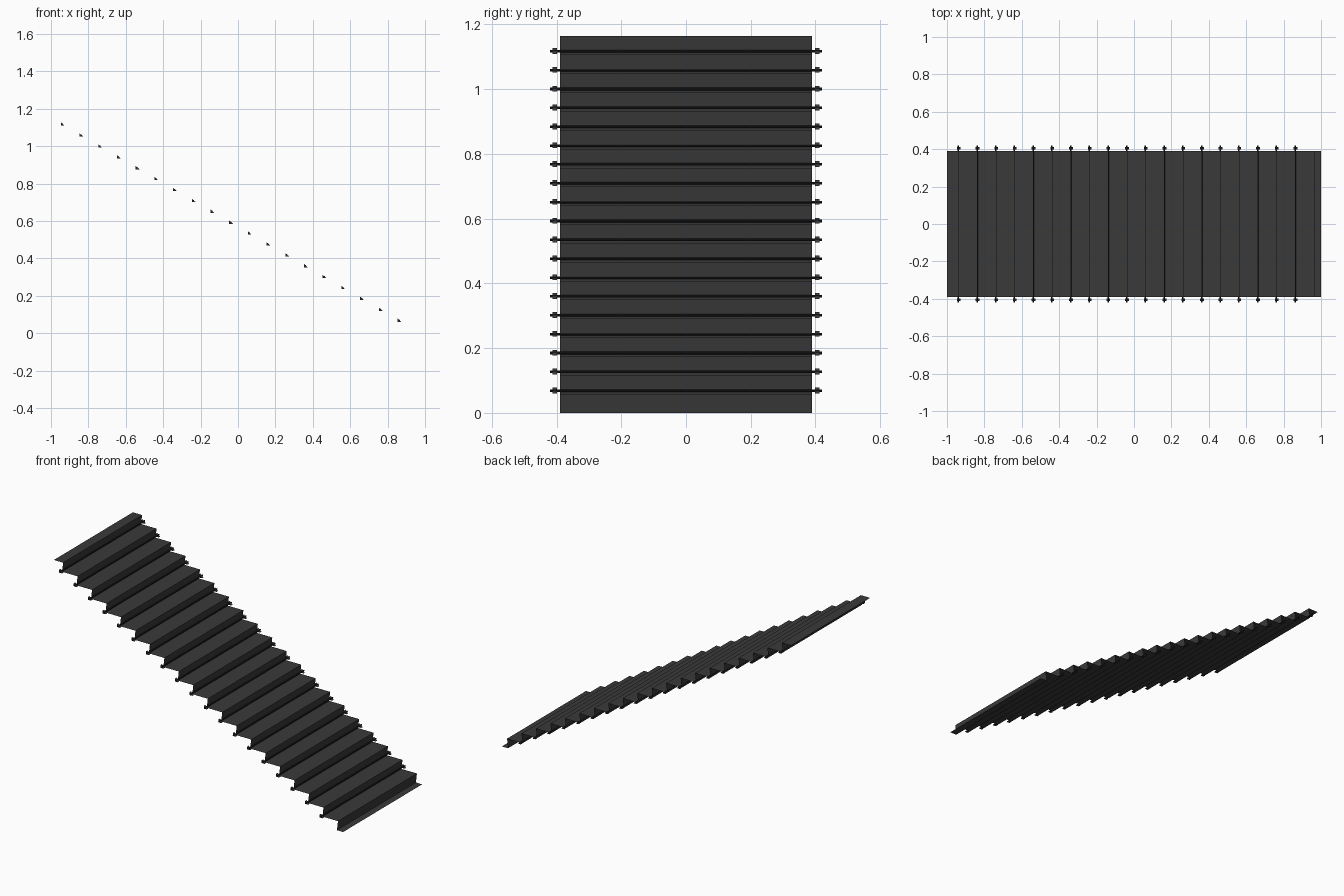
import bpy, bmesh, math
from mathutils import Vector

cube = bpy.data.objects.get("Cube")
if cube:
    bpy.data.objects.remove(cube, do_unlink=True)


def material(name, value):
    m = bpy.data.materials.new(name)
    m.use_nodes = True
    color = (value, value, value, 1)
    m.diffuse_color = color
    m.node_tree.nodes["Principled BSDF"].inputs["Base Color"].default_value = color
    return m


step_grey = material("step grey", 0.042)
axle_black = material("axle black", 0.014)

STEPS = 20
RUN, RISE = 0.1, 0.05825
TOP = STEPS * RISE
HALF_WIDTH = 0.39


def add_object(name, bm, mat):
    mesh = bpy.data.meshes.new(name)
    bm.to_mesh(mesh)
    bm.free()
    mesh.materials.append(mat)
    obj = bpy.data.objects.new(name, mesh)
    bpy.context.collection.objects.link(obj)
    return obj


def prism(bm, section, y0, y1):
    """Extrude an x-z outline along y into a closed solid."""
    face = bm.faces.new([bm.verts.new((x, y0, z)) for x, z in section])
    ext = bmesh.ops.extrude_face_region(bm, geom=[face], use_keep_orig=True)
    moved = [v for v in ext["geom"] if isinstance(v, bmesh.types.BMVert)]
    bmesh.ops.translate(bm, verts=moved, vec=Vector((0, y1 - y0, 0)))


# Folded tread sheet: slightly undercut risers, flat landing at both ends
profile = [(-1, TOP)]
for k in range(STEPS):
    profile.append((-0.936 + k * RUN, TOP - k * RISE))
    profile.append((-0.943 + k * RUN, TOP - (k + 1) * RISE))
profile.append((1, 0))

bm = bmesh.new()
rows = [[bm.verts.new((x, y, z)) for x, z in profile] for y in (-HALF_WIDTH, HALF_WIDTH)]
for i in range(len(profile) - 1):
    bm.faces.new((rows[0][i], rows[0][i + 1], rows[1][i + 1], rows[1][i]))
add_object("stair_sheet", bm, step_grey)

# An axle in each fold, with a wedge-shaped roller at both ends
axles, rollers = bmesh.new(), bmesh.new()
for k in range(STEPS - 1):
    x, z = -0.939 + k * RUN, 1.117 - k * RISE
    ring = [(x + 0.004 * math.cos(a * math.pi / 4), z + 0.004 * math.sin(a * math.pi / 4))
            for a in range(8)]
    prism(axles, ring, -0.42, 0.42)
    wedge = [(x - 0.008, z - 0.008), (x + 0.012, z - 0.008), (x - 0.008, z + 0.01)]
    for side in (-1, 1):
        prism(rollers, wedge, side * 0.398, side * 0.413)

for bm in (axles, rollers):
    bmesh.ops.recalc_face_normals(bm, faces=bm.faces[:])
add_object("axles", axles, axle_black)
add_object("rollers", rollers, step_grey)
